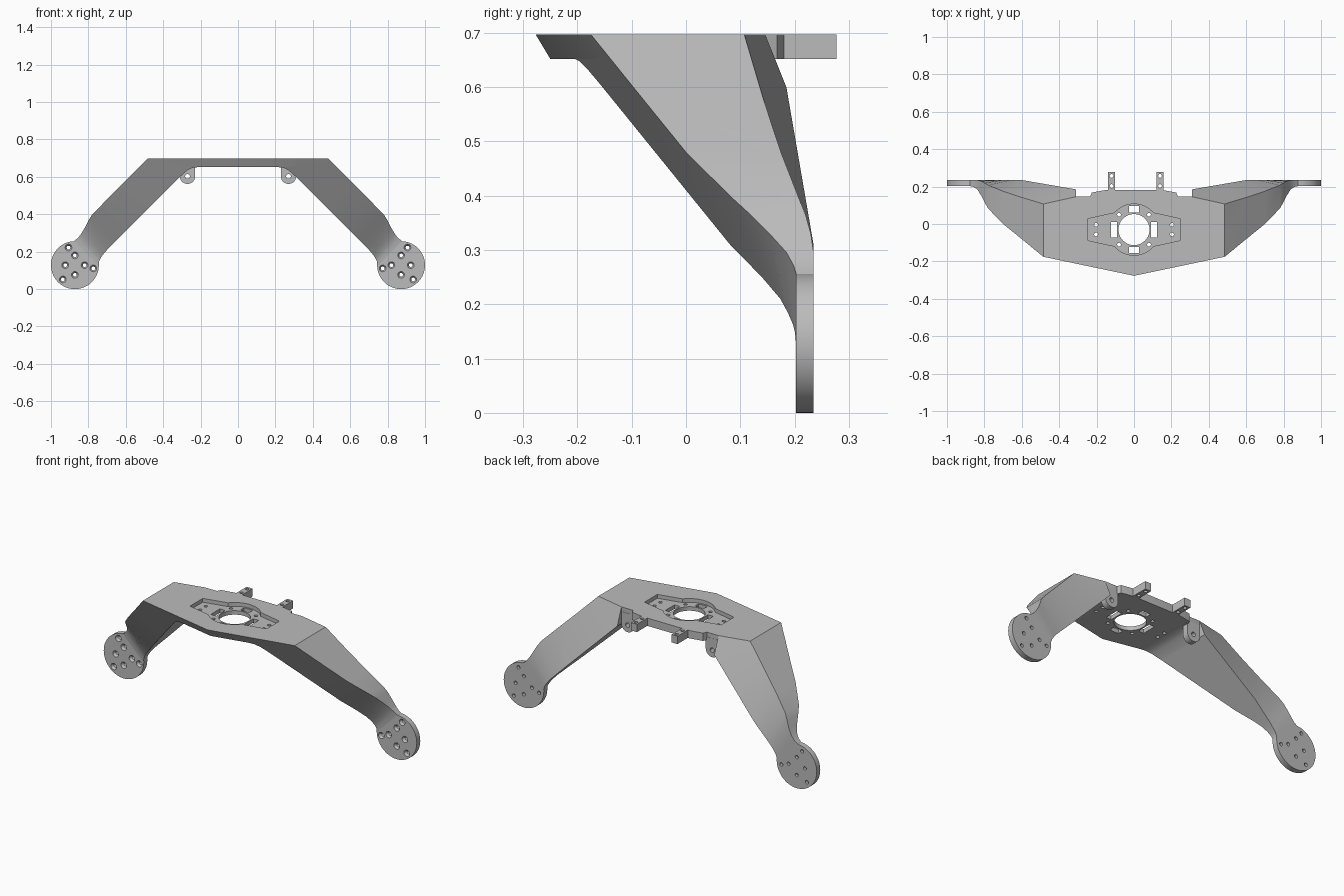
import bpy, bmesh, math
from mathutils import Vector

if "Cube" in bpy.data.objects:
    bpy.data.objects.remove(bpy.data.objects["Cube"])

grey = bpy.data.materials.new("plain_grey")
grey.use_nodes = True
COLOR = (0.5, 0.5, 0.5, 1)
grey.diffuse_color = COLOR
grey.node_tree.nodes["Principled BSDF"].inputs["Base Color"].default_value = COLOR

TOP, BOTTOM = 0.697, 0.652      # deck faces
PAD_F, PAD_B = 0.203, 0.235     # foot pad faces
HUB = -0.03                     # y of the deck opening


def front(x, z):
    """Sloping front face shared by deck and legs."""
    return -0.277 + 0.21 * abs(x) - 0.6 * (z - TOP)


def loft(bm, rings):
    """Skin a closed solid over matching rings of points."""
    rows = [[bm.verts.new(p) for p in ring] for ring in rings]
    n = len(rows[0])
    for a, b in zip(rows, rows[1:]):
        for i in range(n):
            j = (i + 1) % n
            bm.faces.new((a[i], a[j], b[j], b[i]))
    bm.faces.new(rows[0])
    bm.faces.new(rows[-1])


def make(name, solids):
    bm = bmesh.new()
    for rings in solids:
        loft(bm, rings)
    bmesh.ops.recalc_face_normals(bm, faces=bm.faces)
    me = bpy.data.meshes.new(name)
    bm.to_mesh(me)
    bm.free()
    me.materials.append(grey)
    ob = bpy.data.objects.new(name, me)
    bpy.context.collection.objects.link(ob)
    return ob


def circle(cx, cy, r, n=16):
    return [(cx + r * math.cos(math.tau * i / n), cy + r * math.sin(math.tau * i / n))
            for i in range(n)]


def box(cx, cy, w, h):
    return [(cx - w, cy - h), (cx + w, cy - h), (cx + w, cy + h), (cx - w, cy + h)]


def up(pts, lo, hi):
    return [[(x, y, z) for x, y in pts] for z in (lo, hi)]


def deep(pts, lo, hi):
    return [[(x, y, z) for x, z in pts] for y in (lo, hi)]


def select(ob):
    bpy.ops.object.select_all(action='DESELECT')
    ob.select_set(True)
    bpy.context.view_layer.objects.active = ob


def cut(ob, solids):
    tool = make("cutter", solids)
    tool.hide_render = True
    mod = ob.modifiers.new("cut", 'BOOLEAN')
    mod.operation, mod.solver, mod.object = 'DIFFERENCE', 'EXACT', tool
    select(ob)
    bpy.ops.object.modifier_apply(modifier=mod.name)
    bpy.data.objects.remove(tool)


def finish(ob):
    select(ob)
    bpy.ops.object.shade_smooth_by_angle(angle=math.radians(25))


# Deck: chamfered front, stepped back edge
back = [(0.485, 0.107), (0.31, 0.146), (0.235, 0.146), (0.226, 0.168), (0.15, 0.182)]
back += [(-x, y) for x, y in reversed(back)]
deck = make("deck", [[[(x, front(x, z), z) for x in (-0.485, 0, 0.485)]
                      + [(x, y, z) for x, y in back] for z in (BOTTOM, TOP)]])

# Shallow pocket: round centre with tapered wings
wing = [(0.245, 0.028), (0.09, 0.062), (-0.09, 0.062), (-0.245, 0.028)]
wing += [(x, 2 * HUB - y) for x, y in reversed(wing)]
FLOOR = 0.675
cut(deck, [up(wing, FLOOR, 0.75)])
cut(deck, [up(circle(0, HUB, 0.137, 64), FLOOR, 0.75)])

# Main opening, slots and screw holes
openings = [circle(0, HUB, 0.083, 64)]
for s in (-1, 1):
    openings += [box(s * 0.107, HUB, 0.017, 0.042), box(0, HUB + s * 0.109, 0.028, 0.017)]
    for t in (-1, 1):
        openings += [circle(s * 0.08, HUB + t * 0.08, 0.01),
                     circle(s * 0.203, HUB + t * 0.026, 0.01)]
cut(deck, [up(o, 0.6, 0.75) for o in openings])
finish(deck)

# Rear tabs with two screw holes each
for side, x in (("right", -0.12), ("left", 0.139)):
    tab = make(side + "_rear_tab", [up(box(x, 0.2235, 0.019, 0.0535), BOTTOM, TOP)])
    cut(tab, [up(circle(x, y, 0.01), 0.6, 0.75) for y in (0.203, 0.257)])
    finish(tab)

# Leg stations: outer x, z, front, back, then inner x, z, front, back
# (None follows the sloping front face)
N = None
STATIONS = [
    (0.485, TOP, N, 0.107, 0.31, TOP, N, 0.146),
    (0.487, 0.695, N, 0.108, 0.31, 0.60, N, 0.185),
    (0.60, 0.58, N, 0.142, 0.455, 0.455, N, 0.21),
    (0.70, 0.48, N, 0.175, 0.60, 0.31, N, PAD_B),
    (0.78, 0.398, 0.083, 0.207, 0.66, 0.25, 0.14, PAD_B),
    (0.80, 0.366, 0.118, 0.22, 0.70, 0.21, 0.174, PAD_B),
    (0.818, 0.33, 0.154, 0.23, 0.722, 0.184, 0.188, PAD_B),
    (0.838, 0.296, 0.185, PAD_B, 0.736, 0.163, 0.197, PAD_B),
    (0.857, 0.272, 0.198, PAD_B, 0.743, 0.147, 0.201, PAD_B),
    (0.878, 0.256, PAD_F, PAD_B, 0.746, 0.125, PAD_F, PAD_B),
]


def ring(s, xo, zo, fo, bo, xi, zi, fi, bi):
    fo = front(xo, zo) if fo is None else fo
    fi = front(xi, zi) if fi is None else fi
    return [(s * xo, fo, zo), (s * xo, bo, zo), (s * xi, bi, zi), (s * xi, fi, zi)]


for side, s in (("right", -1), ("left", 1)):
    finish(make(side + "_leg", [[ring(s, *st) for st in STATIONS]]))

    # Curved fillet between deck underside and leg
    arc = [(0.215, BOTTOM), (0.245, 0.648), (0.272, 0.634), (0.31, 0.60), (0.33, 0.66)]
    fillet = [[(s * x, front(x, z), z) for x, z in arc],
              [(s * x, 0.146, z) for x, z in arc]]
    finish(make(side + "_leg_fillet", [fillet]))

    # Round foot pad with countersunk screw holes
    cx, cz = 0.872, 0.128
    pad = make(side + "_foot_pad",
               [deep(circle(s * cx, cz, cz, 64), PAD_F, PAD_B)])
    spots = [(0.052, a) for a in (0, 90, 180, 270)] + [(0.1, a) for a in (70, 190, 310)]
    holes = []
    for r, a in spots:
        x = s * (cx + r * math.cos(math.radians(a)))
        z = cz + r * math.sin(math.radians(a))
        holes.append([[(px, y, pz) for px, pz in circle(x, z, rad)]
                      for y, rad in ((0.195, 0.019), (0.205, 0.018), (0.217, 0.01), (0.25, 0.01))])
    cut(pad, holes)
    finish(pad)

    # Hanging lug with a cross hole
    lx, lz, lr = 0.27, 0.603, 0.041
    shape = [(lx + lr * math.cos(math.pi * (1 + i / 16)),
              lz + lr * math.sin(math.pi * (1 + i / 16))) for i in range(17)]
    shape += [(lx + lr, 0.67), (lx - lr, 0.67)]
    lug = make(side + "_lug", [deep([(s * x, z) for x, z in shape], 0.112, 0.147)])
    cut(lug, [deep(circle(s * lx, lz, 0.013), 0, 0.3)])
    finish(lug)
